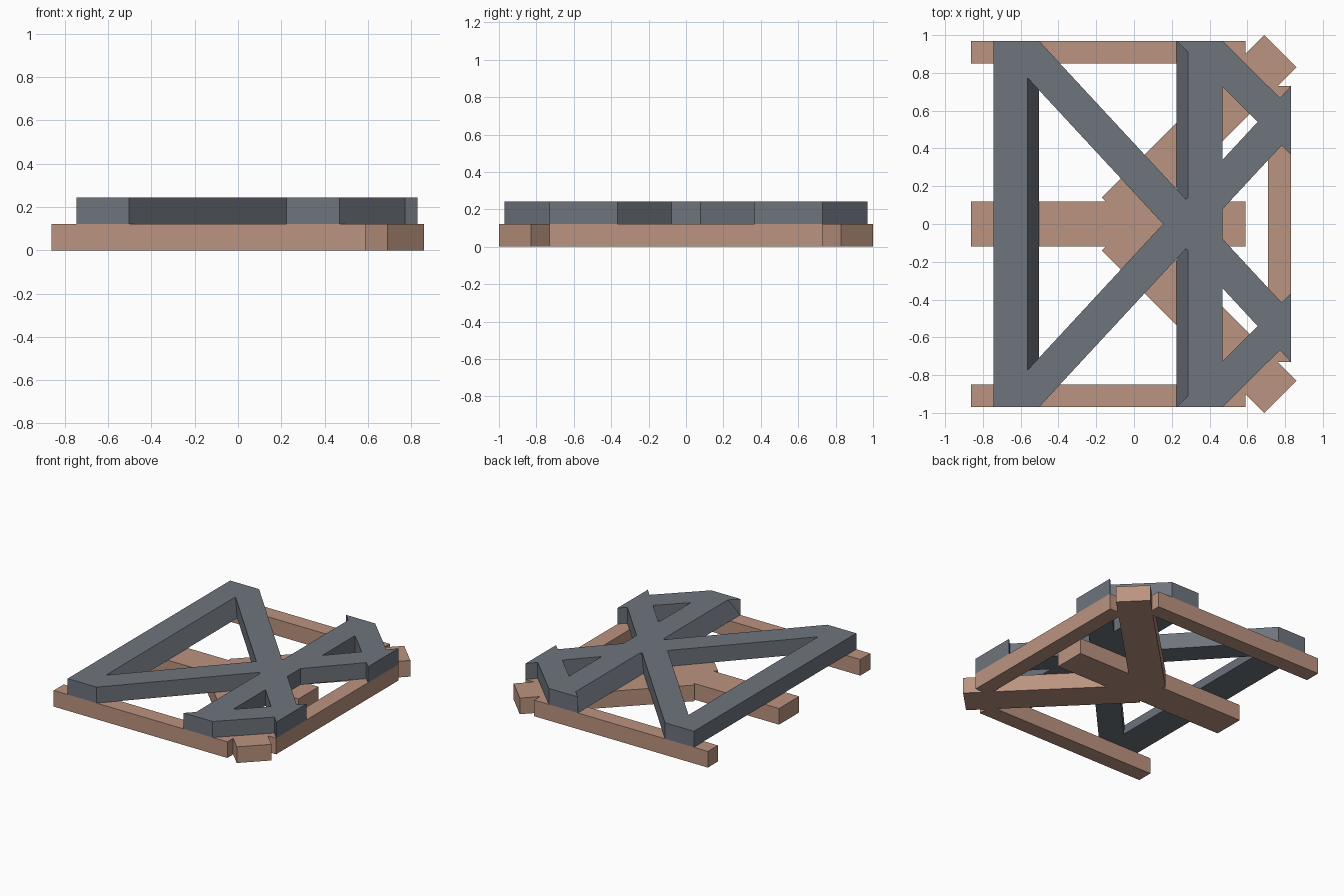
import bpy, bmesh

if "Cube" in bpy.data.objects:
    bpy.data.objects.remove(bpy.data.objects["Cube"])


def material(name, rgb):
    m = bpy.data.materials.new(name)
    m.diffuse_color = (*rgb, 1)
    m.use_nodes = True
    m.node_tree.nodes["Principled BSDF"].inputs["Base Color"].default_value = m.diffuse_color
    return m


BROWN = material("tan_brown", (0.50, 0.295, 0.215))
GREY = material("slate_grey", (0.158, 0.176, 0.208))
H0, H1, H2 = 0.0, 0.122, 0.243


def prism(name, base, z0, z1, mat, top=None):
    """Solid between a base outline and a (possibly narrower) top outline."""
    top = top or base
    n = len(base)
    bm = bmesh.new()
    lo = [bm.verts.new((x, y, z0)) for x, y in base]
    hi = [bm.verts.new((x, y, z1)) for x, y in top]
    bm.faces.new(lo)
    bm.faces.new(hi)
    for i in range(n):
        j = (i + 1) % n
        bm.faces.new((lo[i], lo[j], hi[j], hi[i]))
    bmesh.ops.recalc_face_normals(bm, faces=bm.faces)
    me = bpy.data.meshes.new(name)
    bm.to_mesh(me)
    bm.free()
    me.materials.append(mat)
    ob = bpy.data.objects.new(name, me)
    bpy.context.collection.objects.link(ob)


def rect(x0, x1, y0, y1):
    return [(x0, y0), (x1, y0), (x1, y1), (x0, y1)]


# lower layer: beams along the length and across the right end
prism("lower_centre_beam", rect(-0.862, 0.59, -0.12, 0.12), H0, H1, BROWN)
prism("lower_end_beam", rect(0.71, 0.83, -0.73, 0.73), H0, H1, BROWN)

# upper layer: cross bars with one sloping inner side
prism("upper_left_bar", rect(-0.745, -0.503, -0.97, 0.97), H1, H2, GREY,
      rect(-0.745, -0.563, -0.97, 0.97))
prism("upper_right_bar", rect(0.225, 0.468, -0.97, 0.97), H1, H2, GREY,
      rect(0.286, 0.468, -0.97, 0.97))

# parts mirrored front to back
for side, s in (("back", 1), ("front", -1)):
    def flip(pts):
        return [(x, s * y) for x, y in pts]
    prism("lower_side_beam_" + side, flip(rect(-0.862, 0.59, 0.85, 0.97)), H0, H1, BROWN)
    prism("lower_diagonal_" + side,
          flip([(-0.17, 0.14), (0.0, -0.03), (0.86, 0.83), (0.69, 1.0)]), H0, H1, BROWN)
    prism("upper_long_brace_" + side,
          flip([(-0.745, 0.97), (-0.503, 0.97), (0.83, -0.468), (0.83, -0.73)]), H1, H2, GREY)
    prism("upper_short_brace_" + side,
          flip([(0.225, 0.97), (0.468, 0.97), (0.83, 0.611), (0.83, 0.367)]), H1, H2, GREY)
